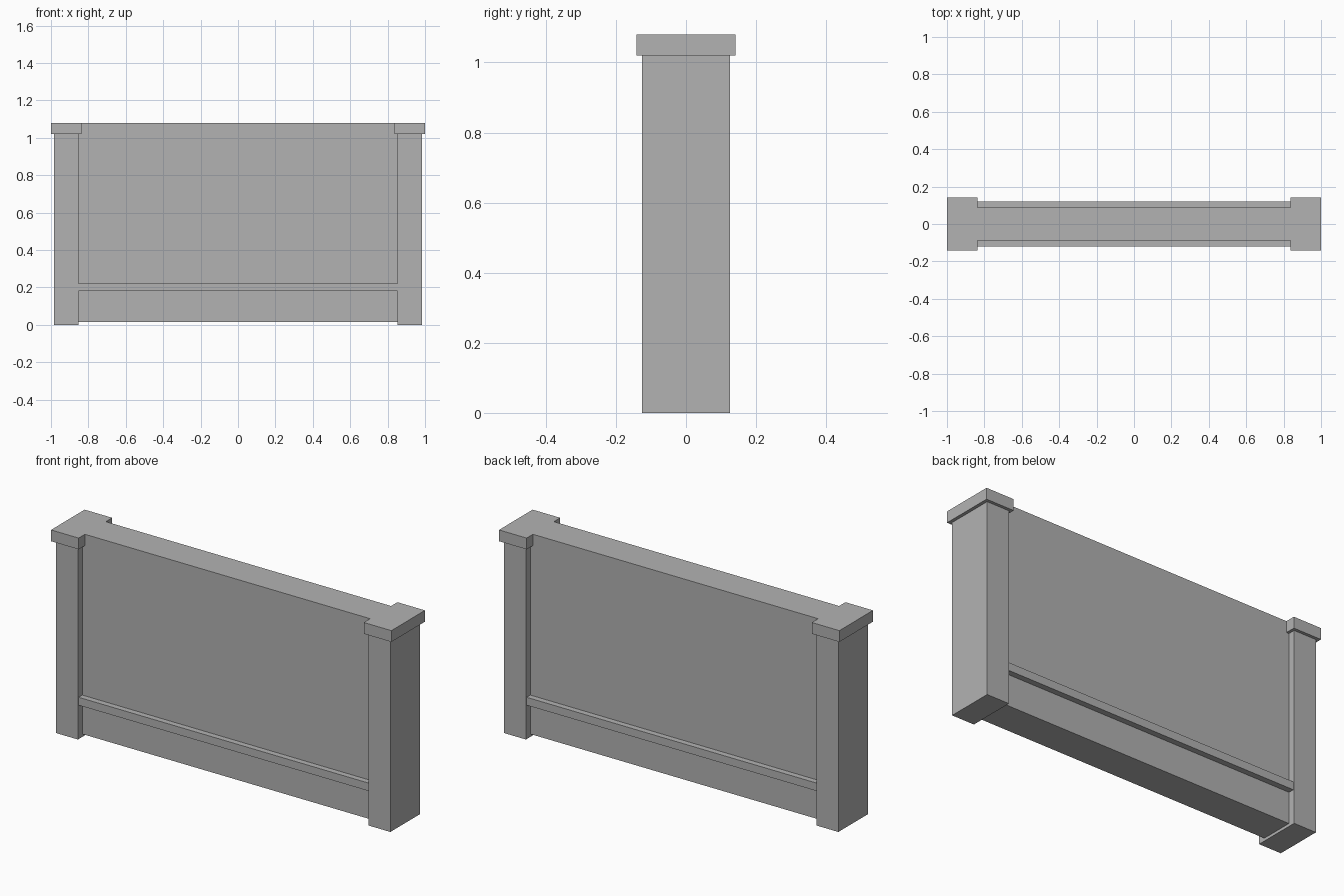
import bpy
import bmesh

if "Cube" in bpy.data.objects:
    bpy.data.objects.remove(bpy.data.objects["Cube"])

# One flat grey for the whole model
grey = bpy.data.materials.new("plain_grey")
grey.diffuse_color = (0.448, 0.448, 0.448, 1.0)
grey.use_nodes = True
grey.node_tree.nodes["Principled BSDF"].inputs["Base Color"].default_value = grey.diffuse_color


def extrude_profile(name, points, half_depth):
    """Extrude an x-z outline symmetrically along y."""
    bm = bmesh.new()
    face = bm.faces.new([bm.verts.new((x, -half_depth, z)) for x, z in points])
    new = bmesh.ops.extrude_face_region(bm, geom=[face])["geom"]
    bmesh.ops.translate(bm, vec=(0, 2 * half_depth, 0),
                        verts=[v for v in new if isinstance(v, bmesh.types.BMVert)])
    bmesh.ops.recalc_face_normals(bm, faces=bm.faces)
    mesh = bpy.data.meshes.new(name)
    bm.to_mesh(mesh)
    bm.free()
    mesh.materials.append(grey)
    obj = bpy.data.objects.new(name, mesh)
    bpy.context.collection.objects.link(obj)
    return obj


def box(name, x0, x1, z0, z1, half_depth):
    return extrude_profile(name, [(x0, z0), (x1, z0), (x1, z1), (x0, z1)], half_depth)


POST_IN, CAP_IN = 0.853, 0.838
POST_TOP, TOP = 1.02, 1.08

# End posts with overhanging caps
for side, s in (("left", -1), ("right", 1)):
    box(side + "_post", *sorted((s * POST_IN, s * 0.983)), 0.0, POST_TOP, 0.125)
    box(side + "_cap", *sorted((s * CAP_IN, s * 1.0)), POST_TOP, TOP, 0.141)

# Wall panel, notched at the top corners to fit between the caps
right_edge = [(POST_IN, 0.015), (POST_IN, POST_TOP), (CAP_IN, POST_TOP), (CAP_IN, TOP)]
extrude_profile("wall_panel", right_edge + [(-x, z) for x, z in reversed(right_edge)], 0.088)

# Trim rail standing proud of the panel, front and back
box("trim_rail", -POST_IN, POST_IN, 0.18, 0.222, 0.119)
